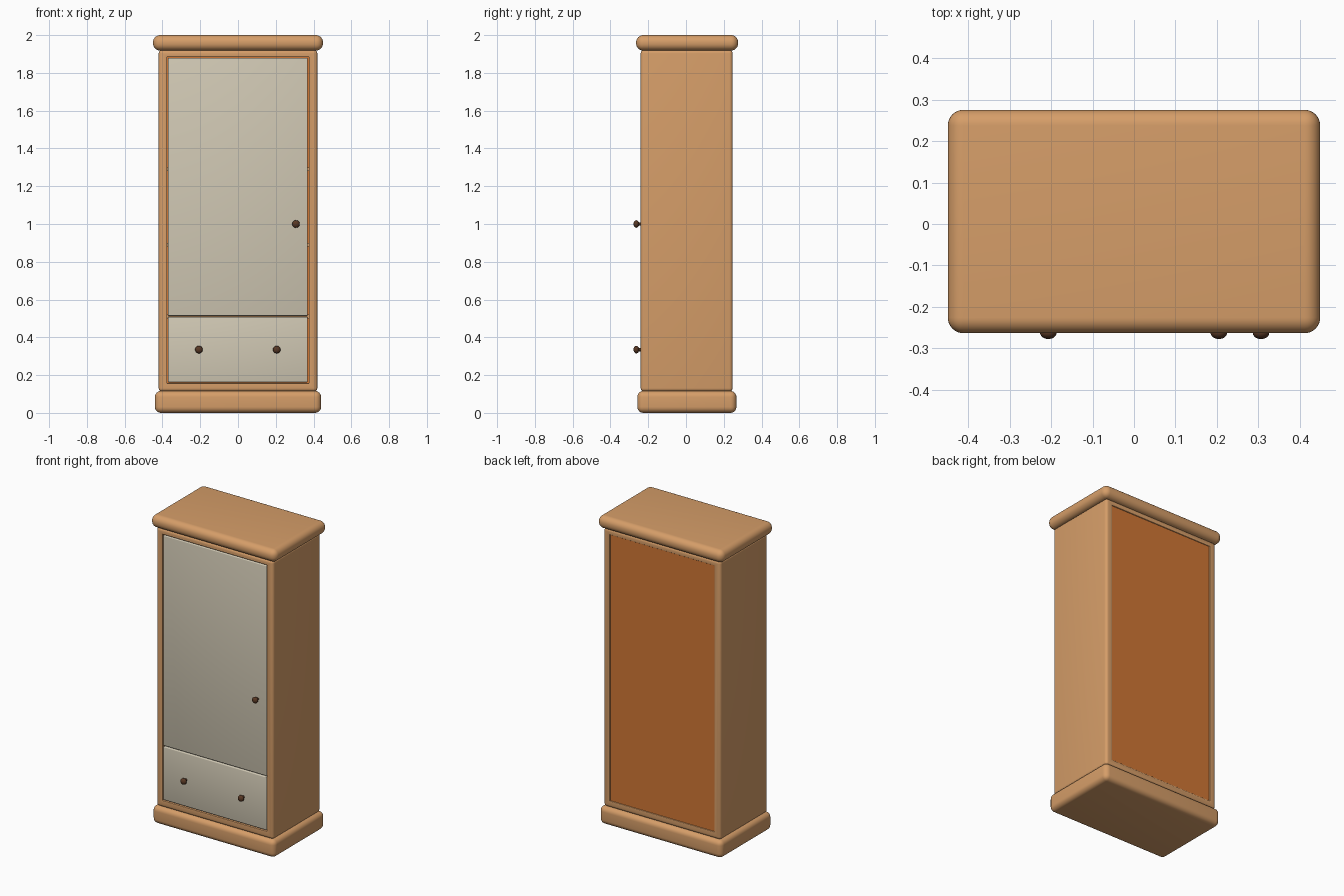
import bpy, bmesh, math
from mathutils import Matrix

if "Cube" in bpy.data.objects:
    bpy.data.objects.remove(bpy.data.objects["Cube"])


def material(name, rgb):
    m = bpy.data.materials.new(name)
    m.diffuse_color = (*rgb, 1)
    m.use_nodes = True
    m.node_tree.nodes["Principled BSDF"].inputs["Base Color"].default_value = m.diffuse_color
    return m


WOOD = material("light wood", (0.67, 0.34, 0.14))
CREAM = material("cream paint", (0.64, 0.585, 0.46))
BACK = material("orange wood", (0.64, 0.185, 0.036))
KNOB = material("dark brown", (0.10, 0.04, 0.018))


def finish(name, bm, mat):
    bmesh.ops.recalc_face_normals(bm, faces=bm.faces[:])
    me = bpy.data.meshes.new(name)
    bm.to_mesh(me)
    bm.free()
    me.materials.append(mat)
    ob = bpy.data.objects.new(name, me)
    bpy.context.collection.objects.link(ob)
    bpy.ops.object.select_all(action='DESELECT')
    ob.select_set(True)
    bpy.context.view_layer.objects.active = ob
    bpy.ops.object.shade_smooth_by_angle(angle=math.radians(35))
    return ob


def bevel(bm, edges, width, segments):
    bmesh.ops.bevel(bm, geom=edges, offset=width, segments=segments,
                    profile=0.5, affect='EDGES', clamp_overlap=True)


def box(name, x, y, z, mat, round_=0.0, segments=3):
    """Box from (min, max) ranges with rounded edges."""
    bm = bmesh.new()
    bmesh.ops.create_cube(bm, size=1)
    for v in bm.verts:
        for i, (a, b) in enumerate((x, y, z)):
            v.co[i] = a if v.co[i] < 0 else b
    if round_:
        bevel(bm, bm.edges[:], round_, segments)
    return finish(name, bm, mat)


# Rounded plinth and cornice
box("base", (-0.44, 0.44), (-0.258, 0.267), (0, 0.116), WOOD, 0.032, 6)
box("cornice", (-0.45, 0.45), (-0.264, 0.276), (1.918, 2.0), WOOD, 0.038, 8)

# Carcass: rectangular tube, open at front and back, edges rounded
Y0, Y1 = -0.24, 0.247
bm = bmesh.new()
rings = {}
for key, w, z0, z1 in (("out", 0.42, 0.113, 1.921), ("in", 0.375, 0.157, 1.884)):
    for y in (Y0, Y1):
        rings[key, y] = [bm.verts.new((px, y, pz)) for px, pz in
                         ((-w, z0), (w, z0), (w, z1), (-w, z1))]


def bridge(a, b):
    for i in range(4):
        j = (i + 1) % 4
        bm.faces.new((a[i], a[j], b[j], b[i]))


bridge(rings["out", Y0], rings["out", Y1])
bridge(rings["in", Y0], rings["in", Y1])
for y in (Y0, Y1):
    bridge(rings["out", y], rings["in", y])
bmesh.ops.recalc_face_normals(bm, faces=bm.faces[:])
outer = [e for e in bm.edges if all(abs(v.co.x) > 0.4 for v in e.verts)]
bevel(bm, outer, 0.018, 5)
inner = [e for e in bm.edges if all(abs(v.co.x) < 0.38 for v in e.verts)
         and abs(e.verts[0].co.y - e.verts[1].co.y) < 0.01]
bevel(bm, inner, 0.005, 3)
finish("carcass", bm, WOOD)

# Back panel and inner shelves
box("back_panel", (-0.376, 0.376), (0.225, 0.241), (0.156, 1.885), BACK)
for i, z in enumerate((0.51, 0.89, 1.29)):
    box(f"shelf_{i + 1}", (-0.376, 0.376), (-0.21, 0.225), (z - 0.01, z + 0.01), WOOD)

# Door and drawer front
box("door", (-0.371, 0.369), (-0.238, -0.215), (0.514, 1.879), CREAM, 0.005)
box("drawer_front", (-0.371, 0.369), (-0.238, -0.215), (0.162, 0.508), CREAM, 0.005)


# Knobs: flattened ball on a short stem
def knob(name, x, z):
    bm = bmesh.new()
    bmesh.ops.create_uvsphere(bm, u_segments=24, v_segments=14, radius=0.02,
                              matrix=Matrix.Translation((x, -0.263, z))
                              @ Matrix.Diagonal((1, 0.75, 1, 1)))
    bmesh.ops.create_cone(bm, cap_ends=True, segments=16, radius1=0.009, radius2=0.009,
                          depth=0.03, matrix=Matrix.Translation((x, -0.248, z))
                          @ Matrix.Rotation(math.pi / 2, 4, 'X'))
    finish(name, bm, KNOB)


knob("door_knob", 0.307, 1.0)
knob("drawer_knob_left", -0.207, 0.335)
knob("drawer_knob_right", 0.205, 0.335)
